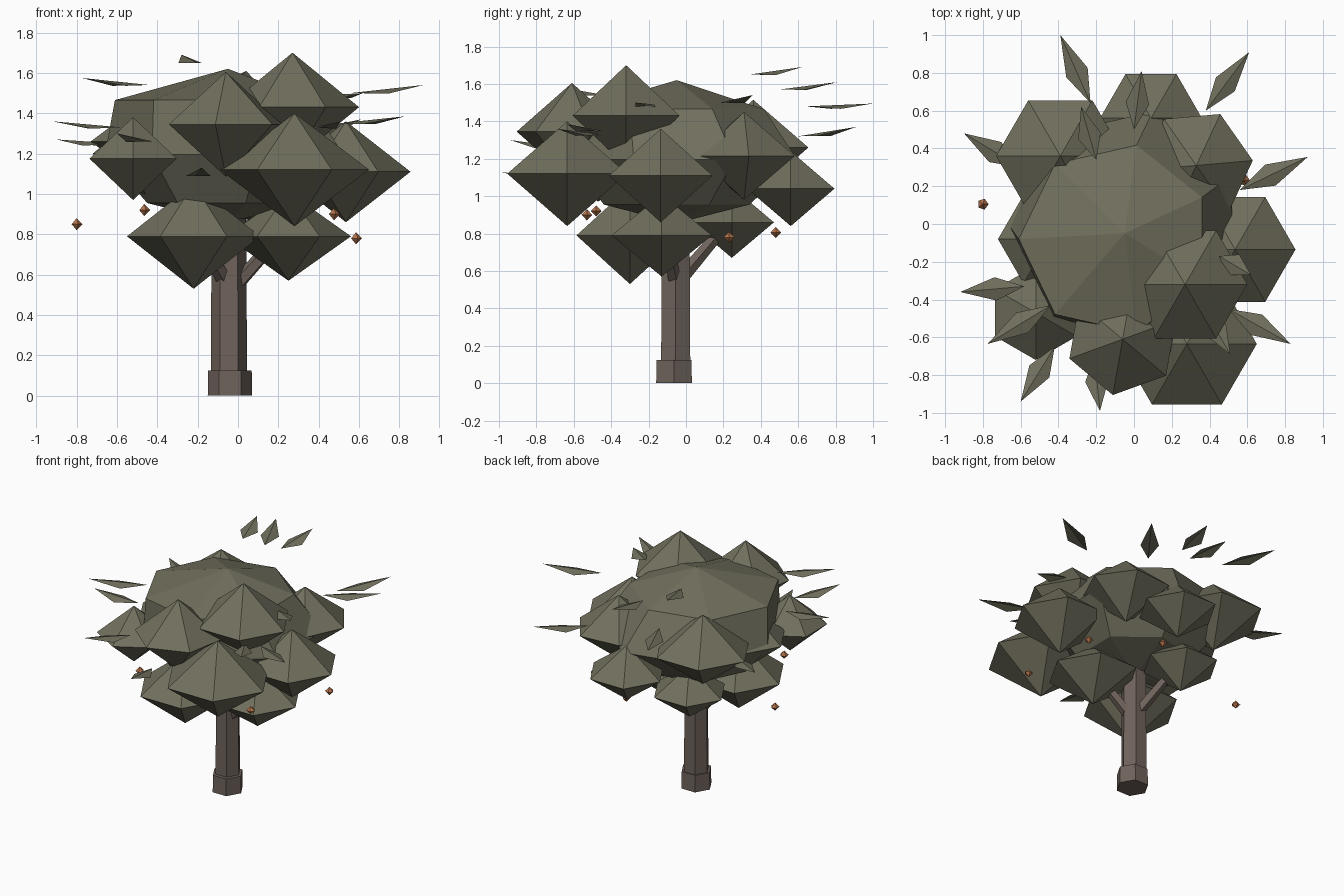
import bpy
from math import cos, sin, pi, radians
from mathutils import Vector


def material(name, rgb):
    m = bpy.data.materials.new(name)
    m.diffuse_color = (*rgb, 1)
    return m


LEAF = material("foliage", (0.165, 0.16, 0.11))
BARK = material("bark", (0.16, 0.125, 0.105))
FRUIT = material("fruit", (0.45, 0.17, 0.07))


def mesh(name, verts, faces, mat):
    me = bpy.data.meshes.new(name)
    me.from_pydata([tuple(v) for v in verts], [], faces)
    me.materials.append(mat)
    ob = bpy.data.objects.new(name, me)
    bpy.context.collection.objects.link(ob)
    return ob


def faceted(name, centre, rings, low, high, sides, phase, mat):
    """Closed faceted solid: bottom tip, rings of (radius, height, dx, dy), top tip."""
    x, y, z = centre
    v = [(x, y, z + low)]
    for r, h, dx, dy in rings:
        v += [(x + dx + r * cos(phase + 2 * pi * i / sides),
               y + dy + r * sin(phase + 2 * pi * i / sides), z + h) for i in range(sides)]
    v.append((x, y, z + high))
    f = []
    last = 1 + (len(rings) - 1) * sides
    for i in range(sides):
        j = (i + 1) % sides
        f.append((0, 1 + j, 1 + i))
        for k in range(len(rings) - 1):
            a, b = 1 + k * sides, 1 + (k + 1) * sides
            f.append((a + i, a + j, b + j, b + i))
        f.append((last + i, last + j, len(v) - 1))
    return mesh(name, v, f, mat)


def limb(name, a, b, r0, r1, sides, mat):
    """Tapered prism between two points."""
    a, b = Vector(a), Vector(b)
    q = (b - a).to_track_quat('Z', 'X')
    v = []
    for p, r in ((a, r0), (b, r1)):
        v += [p + q @ Vector((r * cos(2 * pi * i / sides), r * sin(2 * pi * i / sides), 0))
              for i in range(sides)]
    f = [(i, (i + 1) % sides, sides + (i + 1) % sides, sides + i) for i in range(sides)]
    f += [tuple(reversed(range(sides))), tuple(range(sides, 2 * sides))]
    return mesh(name, v, f, mat)


# Trunk, foot and a branch to each low clump
limb("trunk_foot", (-0.04, -0.064, 0), (-0.04, -0.064, 0.125), 0.11, 0.108, 6, BARK)
limb("trunk", (-0.045, -0.055, 0.1), (-0.045, -0.055, 0.95), 0.09, 0.085, 6, BARK)
limb("branch_right", (-0.01, -0.06, 0.55), (0.22, -0.12, 0.80), 0.04, 0.03, 5, BARK)
limb("branch_back_left", (-0.05, -0.02, 0.57), (-0.17, 0.21, 0.84), 0.04, 0.03, 5, BARK)
limb("branch_front_left", (-0.07, -0.09, 0.58), (-0.21, -0.28, 0.82), 0.04, 0.03, 5, BARK)

# Main canopy mass, its crown shifted to the front left
faceted("canopy_core", (-0.05, -0.05, 1.155),
        [(0.40, -0.20, 0, 0), (0.62, 0.04, 0.01, 0.04), (0.51, 0.31, -0.05, -0.03)],
        -0.30, 0.465, 7, pi, LEAF)

# Foliage clumps: x, y, z, radius, half height, turn in degrees
CLUMPS = [
    (0.28, -0.635, 1.12, 0.37, 0.28, 0),
    (-0.22, -0.30, 0.79, 0.33, 0.26, 0),
    (0.25, -0.13, 0.79, 0.31, 0.22, 0),
    (-0.20, 0.245, 0.86, 0.26, 0.19, 0),
    (0.09, 0.56, 1.04, 0.27, 0.20, 0),
    (0.33, 0.31, 1.215, 0.30, 0.235, 5),
    (-0.39, 0.36, 1.26, 0.34, 0.255, 0),
    (0.535, -0.135, 1.11, 0.32, 0.25, 0),
    (0.27, -0.32, 1.43, 0.33, 0.27, 0),
    (-0.06, -0.61, 1.345, 0.30, 0.26, 20),
    (-0.52, -0.47, 1.175, 0.25, 0.205, 30),
    (-0.45, -0.08, 1.20, 0.27, 0.22, 0),
]
for x, y, z, r, h, turn in CLUMPS:
    faceted("foliage_clump", (x, y, z), [(r, 0, 0, 0)], -h, h, 6, radians(turn), LEAF)

# Loose folded leaves: inner end, outer tip
LEAVES = [
    ((-0.23, 0.64, 1.48), (-0.39, 1.00, 1.495)),
    ((-0.20, 0.34, 1.65), (-0.28, 0.62, 1.69)),
    ((0.38, 0.60, 1.32), (0.61, 0.91, 1.37)),
    ((0.56, 0.18, 1.50), (0.92, 0.355, 1.54)),
    ((0.50, -0.45, 1.35), (0.83, -0.635, 1.385)),
    ((0.00, 0.50, 1.57), (0.04, 0.81, 1.61)),
    ((-0.60, 0.30, 1.25), (-0.90, 0.48, 1.27)),
    ((-0.58, -0.33, 1.33), (-0.92, -0.36, 1.36)),
    ((-0.44, -0.43, 1.54), (-0.775, -0.635, 1.575)),
    ((-0.42, -0.65, 1.26), (-0.60, -0.94, 1.30)),
    ((-0.21, -0.70, 1.09), (-0.18, -0.99, 1.13)),
    ((0.37, -0.45, 1.33), (0.51, -0.69, 1.36)),
    ((0.45, -0.17, 1.49), (0.62, -0.27, 1.50)),
]
for a, b in LEAVES:
    a, b = Vector(a), Vector(b)
    d = b - a
    side = Vector((-d.y, d.x, 0)).normalized() * 0.062
    mid = a + d * 0.45
    drop = Vector((0, 0, 0.02))
    mesh("loose_leaf", [a, mid + side - drop, b, mid - side - drop],
         [(0, 2, 1), (0, 3, 2)], LEAF)

# Small hanging fruit
for p in [(-0.80, 0.105, 0.85), (-0.465, -0.48, 0.92), (0.475, -0.53, 0.90),
          (0.585, 0.23, 0.78), (0.15, 0.48, 0.805)]:
    faceted("fruit", p, [(0.03, 0, 0, 0)], -0.03, 0.03, 5, 0, FRUIT)
